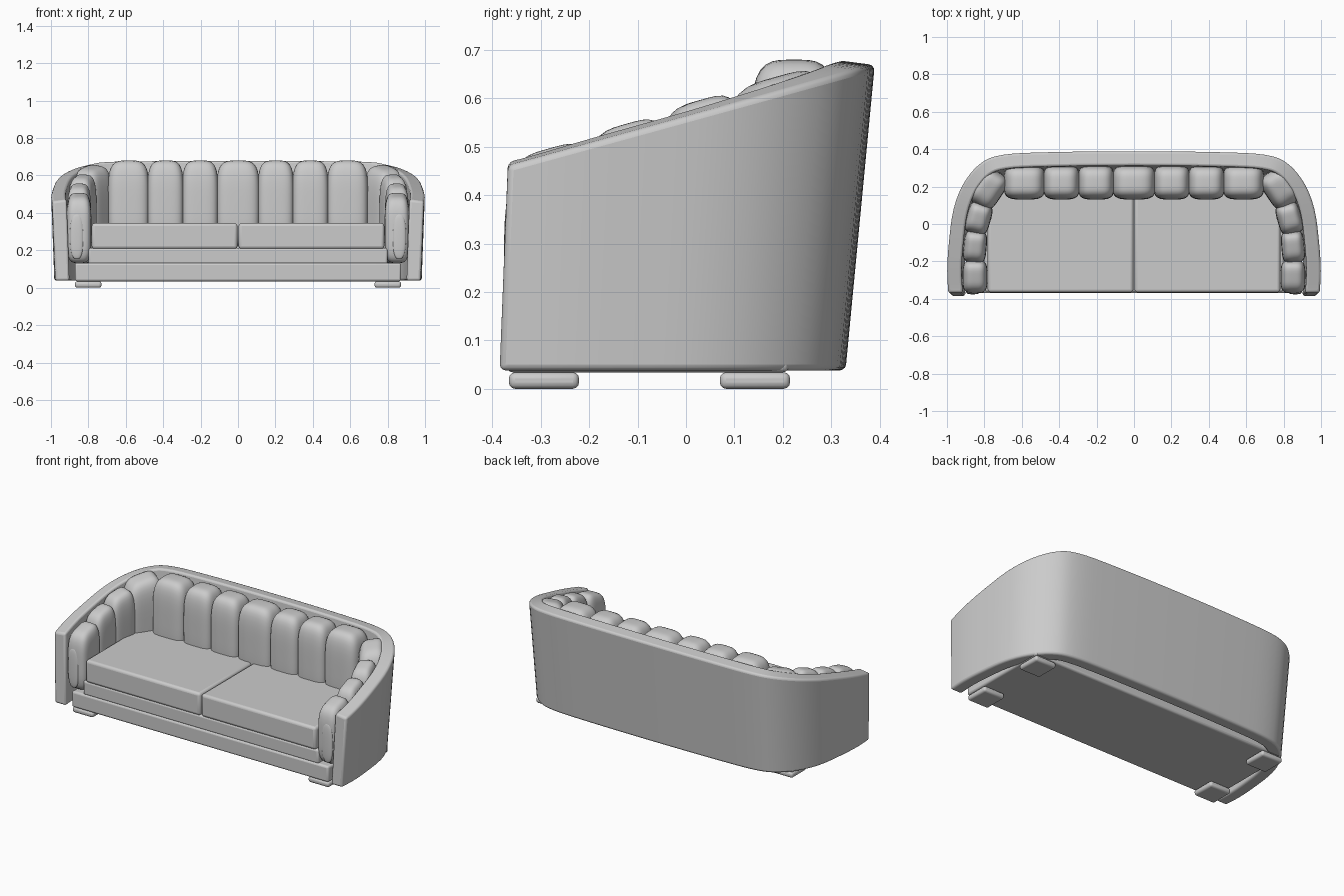
import bpy, bmesh
from math import radians
from mathutils import Vector, Matrix

if "Cube" in bpy.data.objects:
    bpy.data.objects.remove(bpy.data.objects["Cube"])


def finish(bm, name, mirror=False, bevel=0.0):
    bmesh.ops.recalc_face_normals(bm, faces=bm.faces)
    me = bpy.data.meshes.new(name)
    bm.to_mesh(me)
    bm.free()
    ob = bpy.data.objects.new(name, me)
    bpy.context.collection.objects.link(ob)
    if bevel:
        b = ob.modifiers.new("bevel", 'BEVEL')
        b.width, b.segments = bevel, 3
        b.limit_method, b.angle_limit = 'ANGLE', radians(40)
    if mirror:
        ob.modifiers.new("mirror", 'MIRROR').use_clip = False
    bpy.ops.object.select_all(action='DESELECT')
    ob.select_set(True)
    bpy.context.view_layer.objects.active = ob
    bpy.ops.object.shade_smooth_by_angle(angle=radians(35))
    return ob


def box(name, lo, hi, bevel, mirror=False):
    lo, hi = Vector(lo), Vector(hi)
    bm = bmesh.new()
    bmesh.ops.create_cube(bm, size=1)
    for v in bm.verts:
        v.co = (lo + hi) / 2 + v.co * (hi - lo)
    return finish(bm, name, mirror, bevel)


def pad(name, centre, half, turn=0, slope=0, p=4, mirror=False):
    """Stuffed pad: a cube inflated to a superellipsoid, turned about z, top sloping along y."""
    bm = bmesh.new()
    bmesh.ops.create_cube(bm, size=2)
    bmesh.ops.subdivide_edges(bm, edges=bm.edges[:], cuts=11, use_grid_fill=True)
    rot = Matrix.Rotation(radians(turn), 3, 'Z')
    for v in bm.verts:
        r = sum(abs(c) ** p for c in v.co) ** (1 / p)
        n = v.co / r
        q = rot @ Vector((n.x * half[0], n.y * half[1], n.z * half[2]))
        q.z += slope * q.y * (n.z + 1) / 2
        v.co = q + Vector(centre)
    return finish(bm, name, mirror)


def smooth_path(pts, steps):
    """Catmull-Rom curve through the points."""
    pts = [Vector(p) for p in pts]
    out = []
    for i in range(len(pts) - 1):
        a, b, c, d = (pts[max(0, min(len(pts) - 1, k))] for k in range(i - 1, i + 3))
        for s in range(steps):
            t = s / steps
            out.append(0.5 * (2 * b + (c - a) * t + (2 * a - 5 * b + 4 * c - d) * t * t
                              + (3 * b - a - 3 * c + d) * t ** 3))
    return out + [pts[-1]]


# Wrap-around outer shell: leaning section swept along the U-shaped plan
half = [(0, .39), (.45, .385), (.70, .371), (.82, .325), (.91, .22),
        (.965, .08), (.99, -.10), (.999, -.25), (.993, -.368)]
full = [(-x, y) for x, y in half[:0:-1]] + half
path = smooth_path(full, 4)
bm = bmesh.new()
rings = []
for i, pt in enumerate(path):
    tan = (path[min(i + 1, len(path) - 1)] - path[max(i - 1, 0)]).normalized()
    if i in (0, len(path) - 1):
        tan = Vector((0, 1 if i == 0 else -1))
    inn = pt + Vector((tan.y, -tan.x)) * 0.077
    top = 0.46 + 0.275 * (pt.y + 0.37)

    def low(q):
        return q.x * 0.983, -0.387 + (q.y + 0.37) * 0.943, 0.038
    rings.append([bm.verts.new(c) for c in (
        low(pt), (pt.x, pt.y, top), (inn.x, inn.y, top + 0.01), low(inn))])
for a, b in zip(rings, rings[1:]):
    for k in range(4):
        bm.faces.new((a[k], a[(k + 1) % 4], b[(k + 1) % 4], b[k]))
bm.faces.new(rings[0])
bm.faces.new(rings[-1])
finish(bm, "outer_shell", bevel=0.012)

# Plinth, seat deck, seat cushions
box("base_plinth", (-.872, -.37, .034), (.872, .212, .132), .012)
box("seat_deck", (-.80, -.362, .125), (.80, .22, .212), .012)
box("seat_cushion", (.003, -.366, .207), (.782, .20, .345), .016, True)

# Back tufts
edges = [-.69, -.48, -.295, -.11, .11, .295, .48, .69]
for i, (a, b) in enumerate(zip(edges, edges[1:])):
    pad(f"back_tuft_{i + 1}", ((a + b) / 2, .223, .45), ((b - a) / 2 * 1.06, .092, .23))

# Arm and corner tufts (mirrored): centre x, y, top z, half length, half depth, turn
tufts = [(.850, -.282, .497, .088, .066, -90), (.850, -.122, .548, .086, .062, -85),
         (.832, .030, .597, .086, .066, -74), (.780, .187, .645, .108, .080, -56)]
for i, (x, y, top, l, d, turn) in enumerate(tufts):
    h = (top - .132) / 2
    pad(f"arm_tuft_{i + 1}", (x, y, .132 + h), (l, d, h), turn, .28, 4, True)

# Oval panel on each arm front
pad("arm_front_oval", (.862, -.362, .275), (.036, .014, .122), p=2.6, mirror=True)

# Feet
for name, y in (("front_foot", -.366), ("rear_foot", .07)):
    box(name, (.73, y, 0), (.872, y + .145, .034), .013, True)
